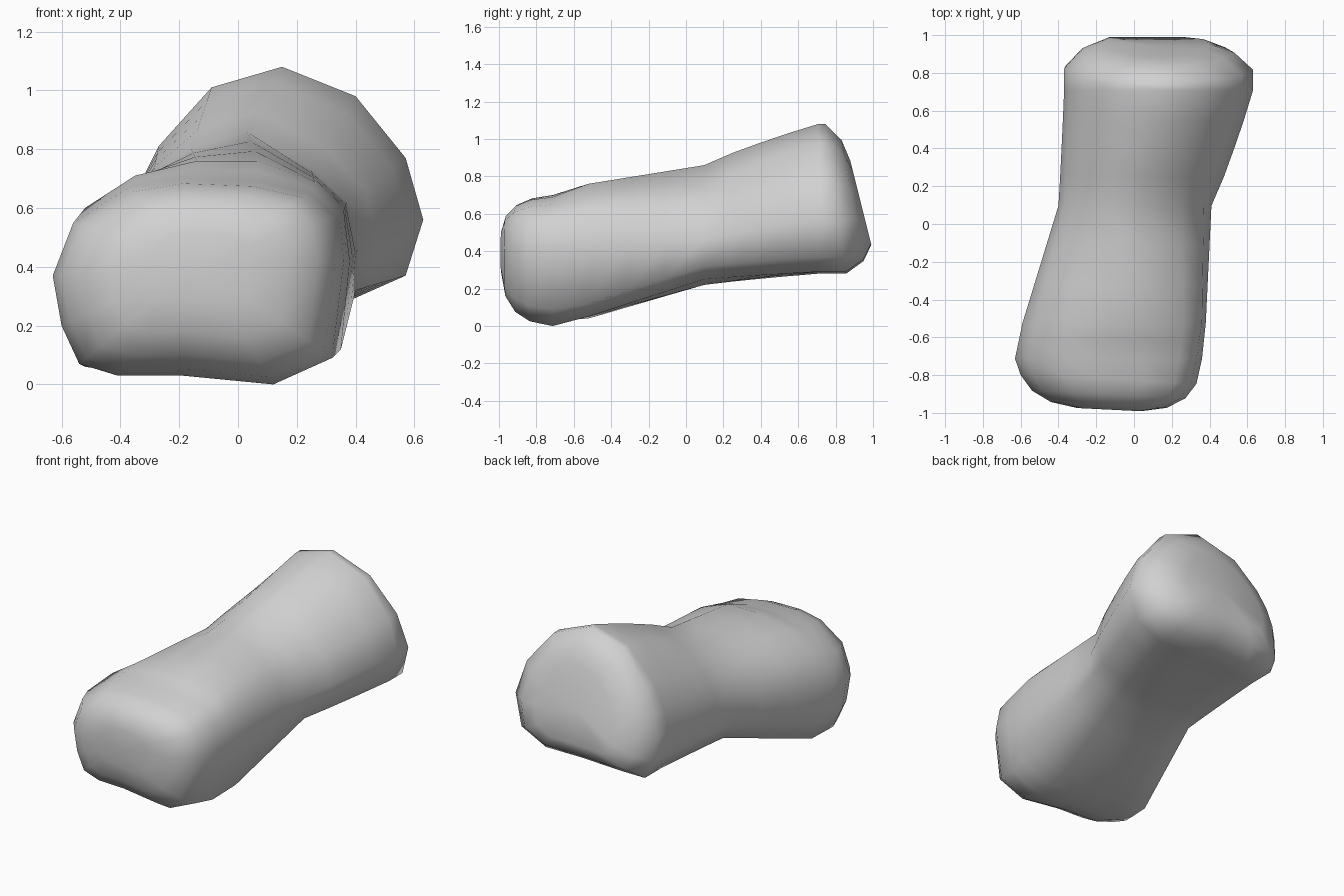
import bpy
import bmesh

cube = bpy.data.objects.get("Cube")
if cube:
    bpy.data.objects.remove(cube, do_unlink=True)

# Cross-sections (x, z), counterclockwise from the +x side
FRONT = [(.35, .42), (.32, .57), (.23, .65), (.05, .69), (-.2, .7), (-.38, .67), (-.57, .55),
         (-.64, .37), (-.61, .2), (-.55, .07), (-.42, .03), (-.2, .03), (.11, 0), (.31, .09)]
SHOULDER = [(.37, .42), (.35, .59), (.25, .69), (.06, .76), (-.15, .76), (-.36, .71), (-.53, .6),
            (-.6, .42), (-.59, .22), (-.53, .06), (-.4, .04), (-.2, .05), (.09, .05), (.34, .12)]
WAIST = [(.4, .46), (.36, .62), (.24, .73), (.02, .86), (-.17, .8), (-.3, .71), (-.38, .6),
         (-.41, .48), (-.4, .36), (-.34, .25), (-.2, .22), (0, .22), (.2, .25), (.39, .32)]
REAR = [(.62, .56), (.56, .77), (.39, .98), (.14, 1.08), (-.1, 1.01), (-.28, .81), (-.35, .67),
        (-.38, .53), (-.37, .39), (-.32, .28), (-.15, .28), (.12, .29), (.38, .29), (.56, .37)]

# Points the two ends shrink towards
FRONT_PIVOT = (-.14, .42)
REAR_PIVOT = (.1, .63)


def blend(first, second, t):
    """Section part way between two sections."""
    return [(a[0] + (b[0] - a[0]) * t, a[1] + (b[1] - a[1]) * t)
            for a, b in zip(first, second)]


def ring(bm, section, y, pivot=(0, 0), scale=1, lean_x=0, lean_z=0):
    """Closed ring of vertices, scaled about a pivot and leaned along y."""
    verts = []
    for x, z in section:
        dx, dz = (x - pivot[0]) * scale, (z - pivot[1]) * scale
        verts.append(bm.verts.new((pivot[0] + dx, y + dx * lean_x + dz * lean_z, pivot[1] + dz)))
    return verts


bm = bmesh.new()
rings = []

# Rounded front end
for y, scale in ((-.98, .34), (-.955, .62), (-.9, .82), (-.82, .94)):
    rings.append(ring(bm, FRONT, y, FRONT_PIVOT, scale, lean_x=-.05))

# Body narrowing to the waist and widening again
for first, second, start, end, steps, ease in ((FRONT, SHOULDER, -.71, -.52, 2, 1),
                                               (SHOULDER, WAIST, -.52, .1, 3, 1),
                                               (WAIST, REAR, .1, .7, 4, .88)):
    for step in range(steps):
        t = step / steps
        rings.append(ring(bm, blend(first, second, t ** ease), start + (end - start) * t))

# Slanted rear end
for y, scale, lean in ((.71, 1, 0), (.81, 1, -.14), (.9, .81, -.18), (.945, .56, -.25)):
    rings.append(ring(bm, REAR, y, REAR_PIVOT, scale, lean_z=lean))

# Skin between neighbouring rings
for low, high in zip(rings, rings[1:]):
    for i in range(len(low)):
        j = (i + 1) % len(low)
        bm.faces.new((low[i], low[j], high[j], high[i]))

# End caps
for cap in (rings[0], rings[-1]):
    face = bm.faces.new(cap)
    bmesh.ops.poke(bm, faces=[face])
bmesh.ops.recalc_face_normals(bm, faces=bm.faces[:])

# Centre on the ground
low = [min(v.co[k] for v in bm.verts) for k in range(3)]
high = [max(v.co[k] for v in bm.verts) for k in range(3)]
for v in bm.verts:
    v.co.x -= (low[0] + high[0]) / 2
    v.co.y -= (low[1] + high[1]) / 2
    v.co.z -= low[2]

mesh = bpy.data.meshes.new("rock")
bm.to_mesh(mesh)
bm.free()
rock = bpy.data.objects.new("rock", mesh)
bpy.context.collection.objects.link(rock)
for poly in mesh.polygons:
    poly.use_smooth = True

# Plain stone colour
stone = bpy.data.materials.new("stone_grey")
stone.use_nodes = True
grey = (.64, .64, .64, 1)
stone.diffuse_color = grey
stone.node_tree.nodes["Principled BSDF"].inputs["Base Color"].default_value = grey
mesh.materials.append(stone)
